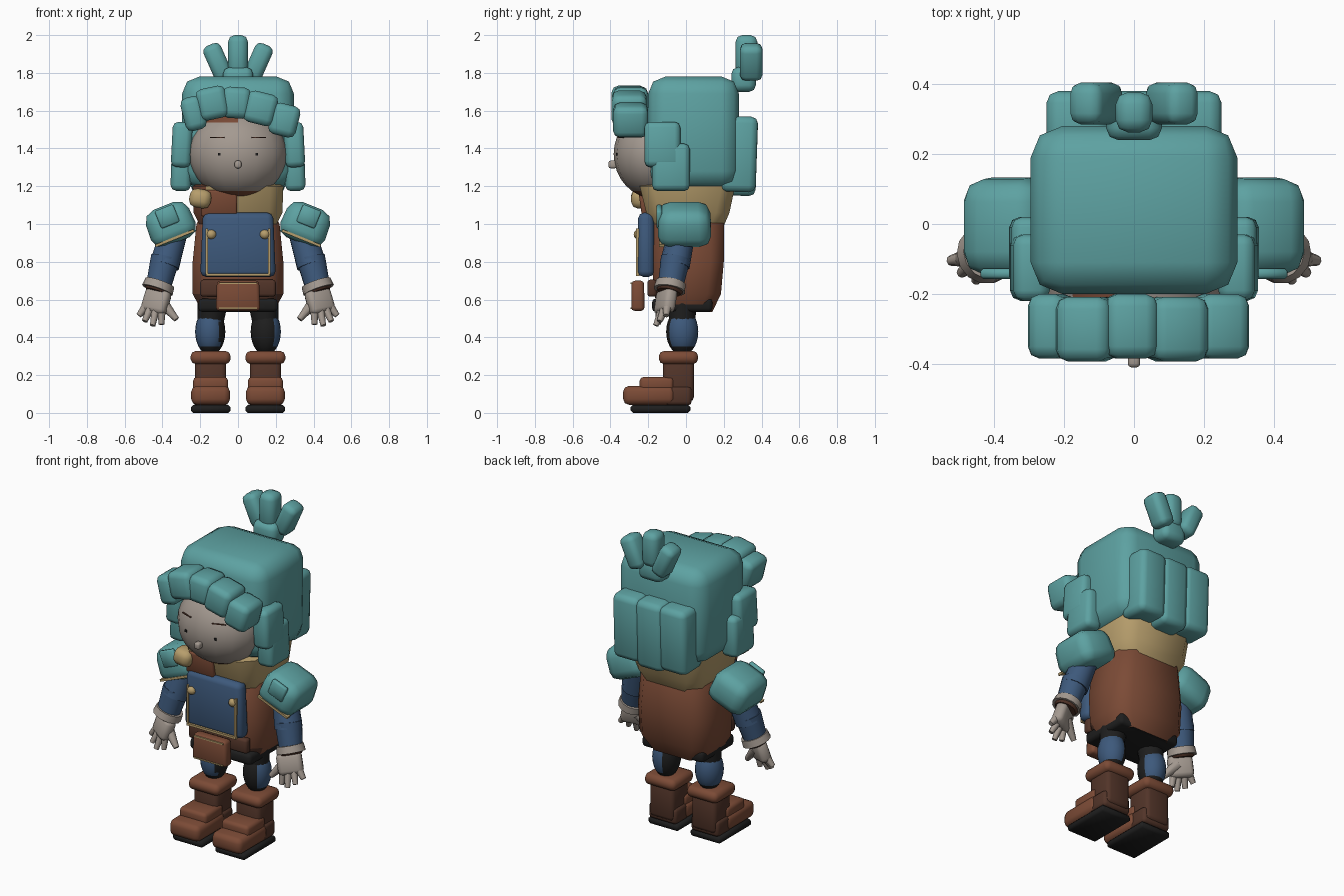
import bpy, bmesh, math
from math import radians
from mathutils import Vector

old = bpy.data.objects.get("Cube")
if old:
    bpy.data.objects.remove(old, do_unlink=True)


def material(name, r, g, b):
    m = bpy.data.materials.new(name)
    m.use_nodes = True
    m.diffuse_color = (r, g, b, 1)
    bsdf = next(n for n in m.node_tree.nodes if n.type == 'BSDF_PRINCIPLED')
    bsdf.inputs["Base Color"].default_value = (r, g, b, 1)
    bsdf.inputs["Roughness"].default_value = 0.8
    return m


TEAL = material("teal", .11, .36, .36)
BROWN = material("leather brown", .20, .07, .037)
DARK = material("dark brown", .085, .035, .022)
BLUE = material("cloth blue", .047, .10, .20)
TAN = material("tan", .47, .34, .15)
GREY = material("warm grey", .37, .32, .28)
BLACK = material("near black", .013, .013, .013)
parts = []


def finish(name, bm, mats, loc=(0, 0, 0), rot=(0, 0, 0), rule=None):
    """Turn a bmesh into a named object; rule(face centre) gives a material slot."""
    bmesh.ops.recalc_face_normals(bm, faces=bm.faces)
    if rule:
        for f in bm.faces:
            f.material_index = rule(f.calc_center_median())
    me = bpy.data.meshes.new(name)
    bm.to_mesh(me)
    bm.free()
    for m in mats if isinstance(mats, tuple) else (mats,):
        me.materials.append(m)
    ob = bpy.data.objects.new(name, me)
    ob.location = loc
    ob.rotation_euler = [radians(a) for a in rot]
    bpy.context.collection.objects.link(ob)
    parts.append(ob)


def box(name, mat, loc, size, rot=(0, 0, 0), bevel=.02, seg=2, taper=1):
    """Bevelled box; taper scales the top face."""
    bm = bmesh.new()
    bmesh.ops.create_cube(bm, size=1)
    for v in bm.verts:
        k = taper if v.co.z > 0 else 1
        v.co = Vector((v.co.x * size[0] * k, v.co.y * size[1] * k, v.co.z * size[2]))
    if bevel:
        bmesh.ops.bevel(bm, geom=bm.edges[:], offset=bevel, segments=seg,
                        profile=.5, affect='EDGES', clamp_overlap=True)
    finish(name, bm, mat, loc, rot)


def limb(name, mat, a, b, r1, r2, sides=14):
    """Tapered cylinder from a to b."""
    a, b = Vector(a), Vector(b)
    bm = bmesh.new()
    bmesh.ops.create_cone(bm, cap_ends=True, segments=sides, radius1=r1, radius2=r2, depth=(b - a).length)
    q = (b - a).to_track_quat('Z', 'Y').to_euler()
    finish(name, bm, mat, (a + b) / 2, [math.degrees(t) for t in q])


def ball(name, mats, loc, radii, u=16, v=12, rule=None):
    bm = bmesh.new()
    bmesh.ops.create_uvsphere(bm, u_segments=u, v_segments=v, radius=1)
    bmesh.ops.scale(bm, vec=radii, verts=bm.verts)
    finish(name, bm, mats, loc, rule=rule)


def loft(name, mats, rings, rule, cut=.07):
    """Stack of chamfered rectangles: (z, half width, front y, back y)."""
    bm = bmesh.new()
    loops = []
    for z, w, f, b in rings:
        pts = [(-w + cut, f), (w - cut, f), (w, f + cut), (w, b - cut),
               (w - cut, b), (-w + cut, b), (-w, b - cut), (-w, f + cut)]
        loops.append([bm.verts.new((x, y, z)) for x, y in pts])
    for lo, hi in zip(loops, loops[1:]):
        for i in range(8):
            j = (i + 1) % 8
            bm.faces.new((lo[i], lo[j], hi[j], hi[i]))
    bm.faces.new(loops[0][::-1])
    bm.faces.new(loops[-1])
    finish(name, bm, mats, rule=rule)


# Head, face and hair cap
ball("face", (GREY, BROWN), (0, -.165, 1.37), (.262, .218, .235), 16, 16,
     rule=lambda c: int(c.z < -.19 or (c.z > .15 and c.x < 0)))
box("nose", GREY, (0, -.388, 1.315), (.035, .045, .04), bevel=.01)
box("hair_cap", TEAL, (0, .04, 1.485), (.592, .48, .59), bevel=.09, seg=2)

# Fringe: five overlapping locks
fringe = ((-.235, 1.585, .115, .18, -14), (-.135, 1.64, .16, .17, -12), (-.01, 1.642, .15, .165, 4),
          (.12, 1.612, .165, .17, 14), (.245, 1.55, .15, .17, 14))
for i, (x, z, w, h, tilt) in enumerate(fringe):
    box(f"fringe_lock_{i + 1}", TEAL, (x, -.293 - .008 * (i % 2), z), (w, .185, h), (0, tilt, 0), .035, 2)

# Back hair: three long columns
for i, (x, low) in enumerate(((-.16, 1.17), (0, 1.15), (.16, 1.17))):
    box(f"back_lock_{i + 1}", TEAL, (x, .28, (low + 1.57) / 2), (.182, .19, 1.57 - low), (-2, 0, 0), .035, 2)

# Topknot
box("topknot_base", TEAL, (0, .305, 1.765), (.16, .13, .13), bevel=.035)
box("topknot_middle", TEAL, (0, .32, 1.895), (.105, .115, .21), bevel=.035)
for s, side in ((1, "left"), (-1, "right")):
    box(f"topknot_{side}", TEAL, (s * .108, .345, 1.858), (.1, .12, .2), (0, s * 24, 0), .032)

# Coat, pelvis and collar
loft("coat", (BROWN, DARK, BLACK), [(.535, .19, -.14, .14), (.63, .24, -.17, .185), (.8, .24, -.18, .2),
     (1.0, .22, -.17, .2), (1.1, .17, -.12, .15)],
     lambda c: 2 if c.z < .54 else int(c.z < .6 and c.y < -.1))
box("pelvis", BLACK, (0, -.02, .57), (.42, .32, .07), bevel=.02)
loft("collar", (TAN, BROWN), [(.99, .2, -.18, .2), (1.06, .235, -.21, .23), (1.2, .24, -.245, .26),
     (1.22, .2, -.17, .22)], lambda c: int(c.x < -.1 and c.y < -.1))
box("collar_front_flap", BROWN, (-.1, -.228, 1.11), (.19, .03, .14), (8, 0, 0), .01)
box("collar_knot", TAN, (-.2, -.23, 1.135), (.115, .12, .1), (0, 10, 0), .035)

# Chest bib with trim and pouch
box("bib", BLUE, (0, -.212, .89), (.4, .088, .34), bevel=.03, taper=.93)
box("bib_trim_bottom", TAN, (0, -.255, .732), (.34, .02, .014), bevel=0)
box("pouch", BROWN, (0, -.255, .62), (.235, .07, .16), bevel=.018, taper=.95)
box("pouch_strap", DARK, (0, -.18, .66), (.4, .05, .09), bevel=.015)
for z in (.553, .687):
    box("pouch_trim", TAN, (0, -.289, z), (.2, .008, .008), bevel=0)

for s, side in ((1, "left"), (-1, "right")):
    # Face details and side hair
    box(f"{side}_eye", BLACK, (s * .1, -.366, 1.37), (.014, .01, .014), bevel=0)
    box(f"{side}_brow", DARK, (s * .11, -.346, 1.458), (.08, .009, .004), (0, 0, s * 20), 0)
    box(f"{side}_side_lock_upper", TEAL, (s * .298, -.125, 1.42), (.105, .19, .24), (0, s * -3, 0), .03)
    box(f"{side}_side_lock_lower", TEAL, (s * .3, -.08, 1.3), (.108, .2, .25), (0, s * -2, 0), .03)

    # Bib details
    box(f"{side}_bib_trim", TAN, (s * .165, -.255, .855), (.012, .018, .24), bevel=0)
    ball(f"{side}_bib_button", TAN, (s * .142, -.255, .945), (.027, .022, .025), 8, 6)

    # Shoulder pad with raised plate and trim
    tilt = (0, s * 22, 0)
    box(f"{side}_shoulder_pad", TEAL, (s * .358, -.008, 1.0), (.26, .29, .205), tilt, .062, 2, .92)
    box(f"{side}_pad_plate", TEAL, (s * .375, -.142, 1.04), (.105, .03, .1), tilt, .008, 1)
    box(f"{side}_pad_trim", TAN, (s * .335, -.128, .925), (.22, .03, .014), tilt, 0)

    # Arm and cuff
    limb(f"{side}_upper_sleeve", BLUE, (s * .335, -.02, .97), (s * .39, -.06, .78), .072, .08)
    limb(f"{side}_lower_sleeve", BLUE, (s * .385, -.055, .82), (s * .425, -.085, .655), .078, .066)
    limb(f"{side}_cuff", GREY, (s * .413, -.08, .69), (s * .427, -.087, .65), .08, .085)
    limb(f"{side}_cuff_lining", DARK, (s * .425, -.087, .652), (s * .43, -.09, .638), .072, .062)

    # Hand
    box(f"{side}_palm", GREY, (s * .433, -.108, .59), (.145, .07, .13), (-15, s * -10, s * 30), .025)
    tips = ((.405, -.15, .468), (.452, -.16, .462), (.494, -.14, .485), (.525, -.105, .515))
    for i, t in enumerate(tips):
        root = (s * (.405 + .028 * i), -.135 + .012 * i, .56)
        limb(f"{side}_finger_{i + 1}", GREY, root, (s * t[0], t[1], t[2]), .024, .015, 8)
    limb(f"{side}_thumb", GREY, (s * .405, -.11, .59), (s * .325, -.14, .495), .034, .016, 8)

    # Leg with a blue knee patch, larger on the right
    edge = .04 if s > 0 else -.05
    ball(f"{side}_leg", (BLACK, BLUE), (s * .147, -.02, .43), (.08, .085, .125), 20, 14,
         rule=lambda c: int(s * c.x > edge - max(c.y, 0) and abs(c.z) < .085))
    limb(f"{side}_thigh", BLACK, (s * .147, -.02, .47), (s * .135, -.02, .58), .068, .08)

    # Boot
    x = s * .145
    box(f"{side}_boot_sole", BLACK, (x, -.135, .021), (.21, .315, .042), bevel=.012, seg=1)
    box(f"{side}_boot_toe", BROWN, (x, -.195, .093), (.205, .275, .1), bevel=.03)
    box(f"{side}_boot_instep", BROWN, (x, -.155, .15), (.185, .18, .08), bevel=.02)
    box(f"{side}_boot_heel", DARK, (x, -.04, .09), (.19, .14, .1), bevel=.02)
    box(f"{side}_boot_shaft", DARK, (x, -.04, .17), (.165, .165, .22), bevel=.025)
    box(f"{side}_boot_cuff", BROWN, (x, -.04, .293), (.212, .208, .07), bevel=.028)

# Smooth shading with sharp edges kept
bpy.ops.object.select_all(action='DESELECT')
for ob in parts:
    ob.select_set(True)
bpy.context.view_layer.objects.active = parts[0]
bpy.ops.object.shade_smooth_by_angle(angle=radians(50))
